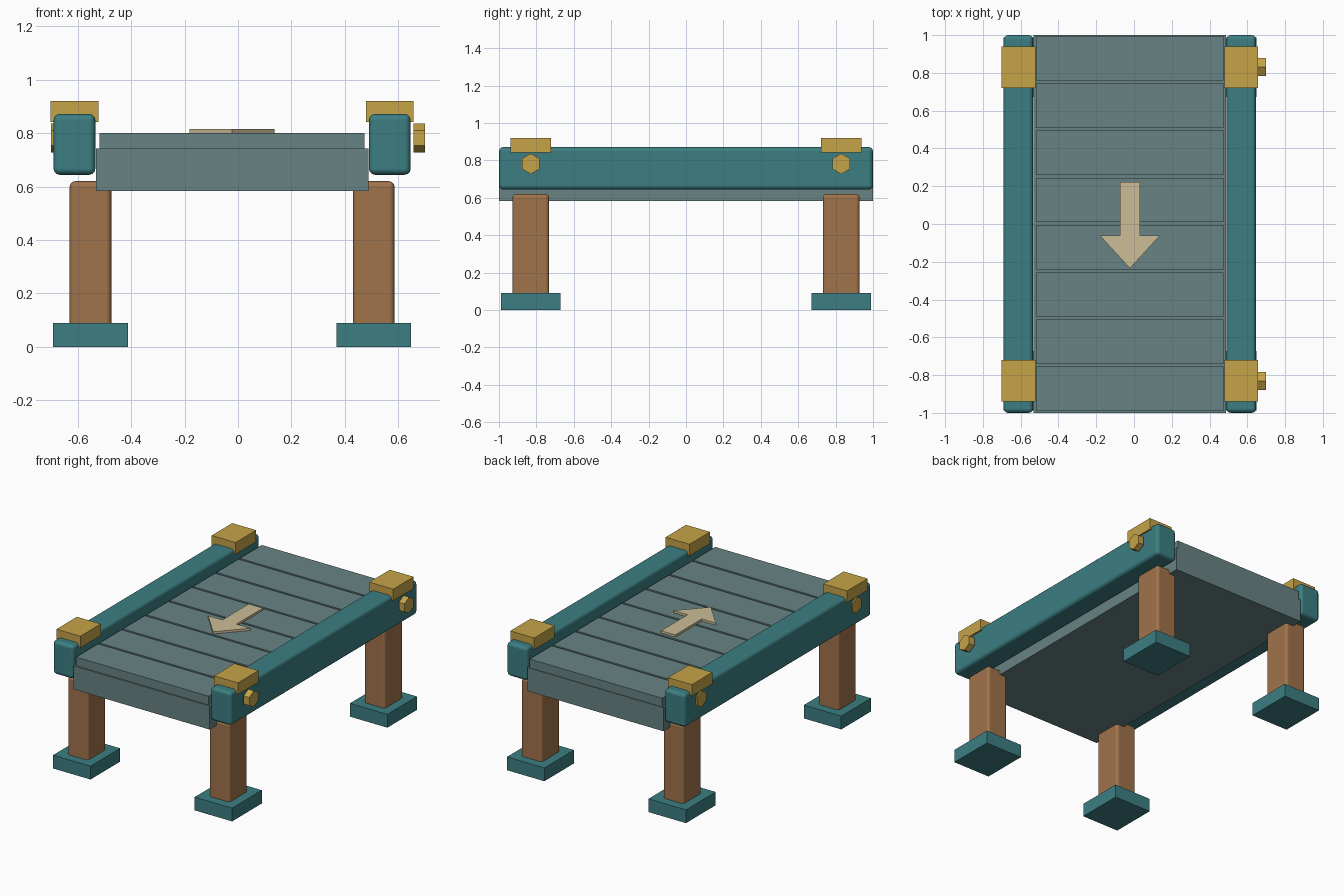
import bpy, bmesh, math
from mathutils import Matrix

if "Cube" in bpy.data.objects:
    bpy.data.objects.remove(bpy.data.objects["Cube"])

CX = -0.022  # centre line of the frame (bolts stick out on one side)


def colour(name, r, g, b):
    m = bpy.data.materials.new(name)
    lin = [((c / 255 + 0.055) / 1.055) ** 2.4 for c in (r, g, b)]
    m.diffuse_color = (*lin, 1)
    m.use_nodes = True
    m.node_tree.nodes["Principled BSDF"].inputs["Base Color"].default_value = m.diffuse_color
    return m


TEAL = colour("teal paint", 60, 126, 130)
SLATE = colour("slate grey", 104, 131, 131)
WOOD = colour("brown wood", 160, 115, 75)
GOLD = colour("brass", 198, 163, 72)
CREAM = colour("cream paint", 205, 190, 150)


def finish(name, bm, mat):
    bmesh.ops.recalc_face_normals(bm, faces=bm.faces)
    me = bpy.data.meshes.new(name)
    bm.to_mesh(me)
    bm.free()
    me.materials.append(mat)
    ob = bpy.data.objects.new(name, me)
    bpy.context.collection.objects.link(ob)
    return ob


def box(name, mat, centre, size, z0, z1, bevel=0):
    """Box from its plan centre, plan size and height range."""
    bm = bmesh.new()
    mtx = Matrix.Translation((*centre, (z0 + z1) / 2)) @ Matrix.Diagonal((*size, z1 - z0, 1))
    bmesh.ops.create_cube(bm, size=1, matrix=mtx)
    ob = finish(name, bm, mat)
    if bevel:
        mod = ob.modifiers.new("rounded edges", 'BEVEL')
        mod.width = bevel
        mod.segments = 3
        for p in ob.data.polygons:
            p.use_smooth = True
        mod.harden_normals = True
    return ob


# bed and its slats
box("bed", SLATE, (CX, 0), (1.02, 2.0), 0.583, 0.742)
for i in range(8):
    box(f"slat_{i + 1}", SLATE, (CX, (i - 3.5) * 0.25 + 0.002), (0.992, 0.235), 0.74, 0.801)

for sx, side in ((-1, "left"), (1, "right")):
    # side rail
    box(f"{side}_rail", TEAL, (CX + sx * 0.59, 0), (0.157, 2.0), 0.644, 0.872, 0.024)
    for sy, end in ((-1, "front"), (1, "back")):
        tag, y = f"{end}_{side}", sy * 0.83
        # leg, foot and rail cap
        box(f"{tag}_leg", WOOD, (CX + sx * 0.53, y), (0.156, 0.197), 0.001, 0.62, 0.02)
        box(f"{tag}_foot", TEAL, (CX + sx * 0.53, y), (0.28, 0.317), 0, 0.09)
        box(f"{tag}_cap", GOLD, (CX + sx * 0.59, y), (0.179, 0.219), 0.842, 0.921)
        # hexagonal bolt head
        bm = bmesh.new()
        mtx = (Matrix.Translation((sx * 0.678, y, 0.782)) @ Matrix.Rotation(math.pi / 2, 4, 'Y'))
        bmesh.ops.create_cone(bm, cap_ends=True, segments=6, radius1=0.055, radius2=0.055,
                              depth=0.043, matrix=mtx @ Matrix.Rotation(math.pi / 2, 4, 'Z'))
        # turn so that a corner points up
        top = max(v.co.z for v in bm.verts)
        if top < 0.782 + 0.054:
            bmesh.ops.rotate(bm, verts=bm.verts, cent=(0, y, 0.782),
                             matrix=Matrix.Rotation(math.pi / 6, 3, 'X'))
        finish(f"{tag}_bolt", bm, GOLD)

# direction arrow lying on the slats
half = [(0.053, 0.222), (0.053, -0.061), (0.159, -0.061)]
outline = half + [(0, -0.235)] + [(-x, y) for x, y in reversed(half)]
bm = bmesh.new()
face = bm.faces.new([bm.verts.new((CX + x, y, 0.799)) for x, y in outline])
ext = bmesh.ops.extrude_face_region(bm, geom=[face])
bmesh.ops.translate(bm, vec=(0, 0, 0.017),
                    verts=[v for v in ext["geom"] if isinstance(v, bmesh.types.BMVert)])
finish("direction_arrow", bm, CREAM)
